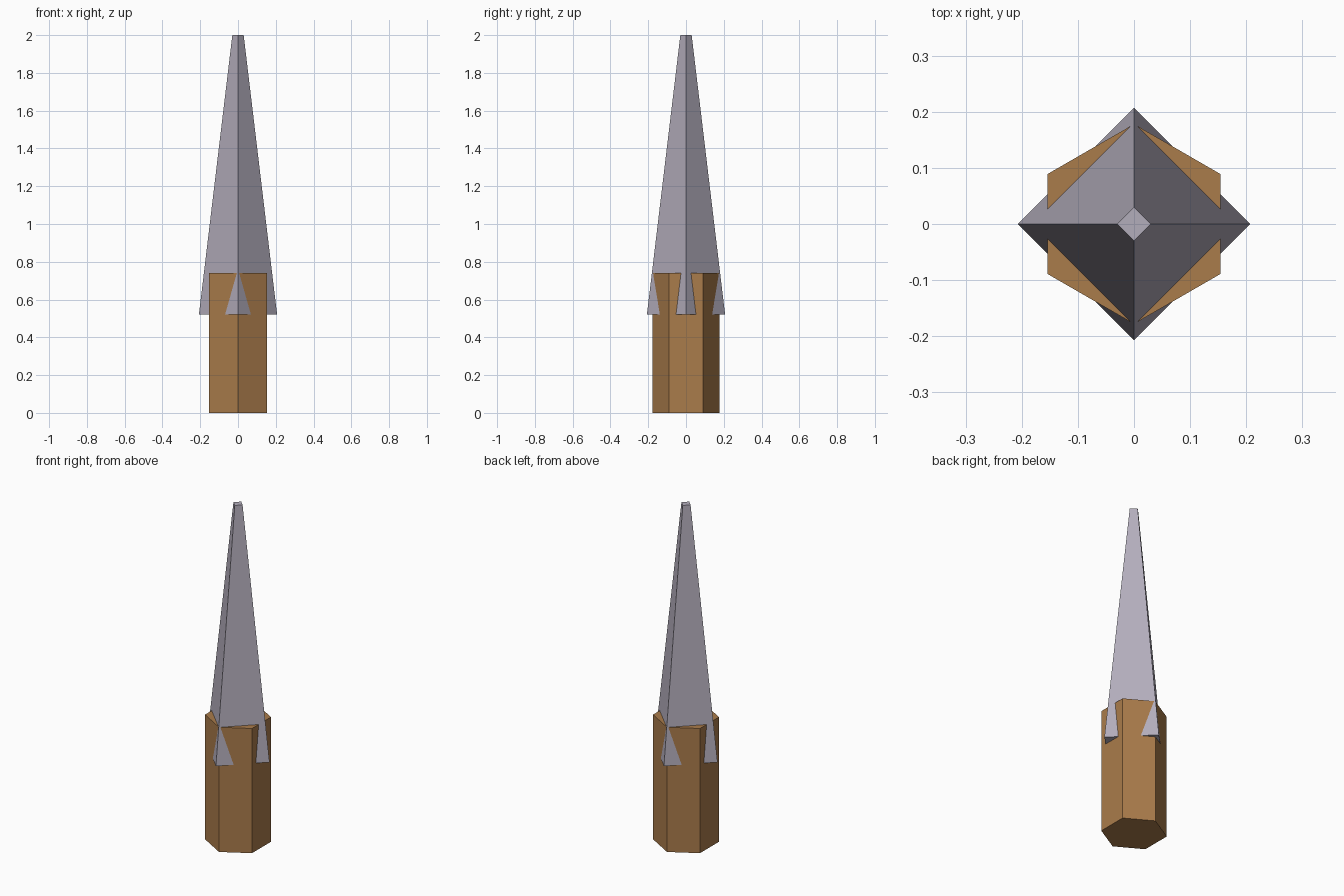
import bpy, bmesh
from math import sin, cos, tau

if "Cube" in bpy.data.objects:
    bpy.data.objects.remove(bpy.data.objects["Cube"])


def tapered_prism(name, sides, r_low, r_high, z_low, z_high, color):
    """Flat-faced prism with one corner on the y axis."""
    bm = bmesh.new()
    rings = []
    for r, z in ((r_low, z_low), (r_high, z_high)):
        rings.append([bm.verts.new((-r * sin(tau * i / sides), r * cos(tau * i / sides), z))
                      for i in range(sides)])
    low, high = rings
    for i in range(sides):
        j = (i + 1) % sides
        bm.faces.new((low[i], low[j], high[j], high[i]))
    bm.faces.new(low[::-1])
    bm.faces.new(high)
    bmesh.ops.recalc_face_normals(bm, faces=bm.faces)
    mesh = bpy.data.meshes.new(name)
    bm.to_mesh(mesh)
    bm.free()
    mat = bpy.data.materials.new(name + "_material")
    mat.diffuse_color = (*color, 1)
    mat.use_nodes = True
    mat.node_tree.nodes["Principled BSDF"].inputs["Base Color"].default_value = mat.diffuse_color
    mesh.materials.append(mat)
    obj = bpy.data.objects.new(name, mesh)
    bpy.context.collection.objects.link(obj)
    return obj


# Hexagonal wooden handle
tapered_prism("handle", 6, 0.178, 0.178, 0.0, 0.74, (0.40, 0.20, 0.07))
# Four-sided metal spike with a blunt tip, overlapping the handle
tapered_prism("spike", 4, 0.207, 0.03, 0.52, 2.0, (0.45, 0.42, 0.50))
